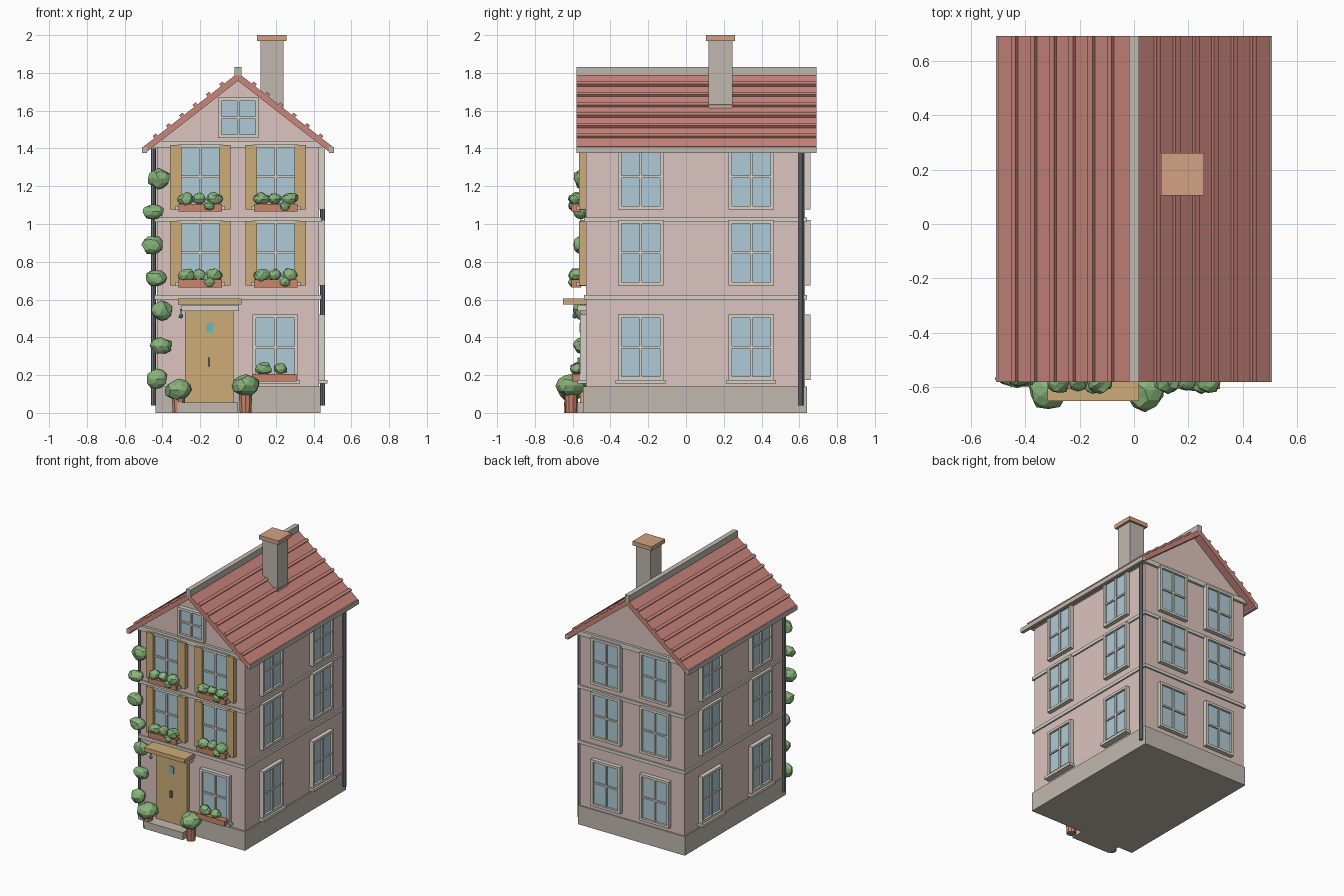
import bpy, bmesh, math, random
from mathutils import Matrix, Vector, noise

if "Cube" in bpy.data.objects:
    bpy.data.objects.remove(bpy.data.objects["Cube"])

random.seed(4)
FRONT, BACK, SIDE = -0.53, 0.63, 0.43      # wall planes
RIDGE, SLOPE = 1.80, 0.78                  # roof height and pitch


def mat(name, r, g, b):
    m = bpy.data.materials.new(name)
    m.diffuse_color = (r ** 2.2, g ** 2.2, b ** 2.2, 1)
    m.use_nodes = True
    m.node_tree.nodes["Principled BSDF"].inputs["Base Color"].default_value = m.diffuse_color
    return m


WALL = mat("pink_plaster", .86, .76, .74)
STONE = mat("stone", .75, .72, .68)
TRIM = mat("trim", .84, .82, .78)
ROOF = mat("roof_tile", .78, .52, .48)
WOOD = mat("wood", .80, .67, .47)
GLASS = mat("glass", .68, .79, .84)
CLAY = mat("clay", .78, .52, .42)
CAP = mat("cap_clay", .82, .63, .51)
LEAF = mat("leaf", .53, .70, .48)
TEAL = mat("teal", .40, .72, .74)
METAL = mat("metal", .45, .47, .50)


def finish(name, bm, material):
    bmesh.ops.recalc_face_normals(bm, faces=bm.faces)
    me = bpy.data.meshes.new(name)
    bm.to_mesh(me)
    bm.free()
    ob = bpy.data.objects.new(name, me)
    me.materials.append(material)
    bpy.context.collection.objects.link(ob)
    return ob


def boxes(name, material, items, matrix=Matrix()):
    """One object from boxes given as (x0, x1, y0, y1, z0, z1)."""
    bm = bmesh.new()
    for x0, x1, y0, y1, z0, z1 in items:
        m = Matrix.Translation(((x0 + x1) / 2, (y0 + y1) / 2, (z0 + z1) / 2))
        m = matrix @ m @ Matrix.Diagonal((x1 - x0, y1 - y0, z1 - z0, 1))
        bmesh.ops.create_cube(bm, size=1, matrix=m)
    return finish(name, bm, material)


def prism(name, material, profile, y0, y1):
    """Extrude an xz profile along y."""
    bm = bmesh.new()
    f = bm.faces.new([bm.verts.new((x, y0, z)) for x, z in profile])
    g = bmesh.ops.extrude_face_region(bm, geom=[f])["geom"]
    bmesh.ops.translate(bm, vec=(0, y1 - y0, 0),
                        verts=[v for v in g if isinstance(v, bmesh.types.BMVert)])
    return finish(name, bm, material)


def cone(name, material, loc, r1, r2, h, n):
    bm = bmesh.new()
    bmesh.ops.create_cone(bm, cap_ends=True, segments=n, radius1=r1, radius2=r2, depth=h,
                          matrix=Matrix.Translation((loc[0], loc[1], loc[2] + h / 2)))
    return finish(name, bm, material)


def bushes(name, items):
    """Lumpy faceted clumps given as (x, y, z, rx, ry, rz)."""
    bm = bmesh.new()
    for x, y, z, rx, ry, rz in items:
        vs = bmesh.ops.create_icosphere(bm, subdivisions=2, radius=1)["verts"]
        seed = Vector((x, y, z)) * 9
        for v in vs:
            v.co *= 1 + 0.22 * noise.noise(v.co * 1.3 + seed) + random.uniform(-.07, .07)
            v.co = (x + v.co.x * rx, y + v.co.y * ry, z + v.co.z * rz)
    return finish(name, bm, LEAF)


def window(name, origin, angle, z, w=.24, h=.345, sill=False):
    """Framed, cross-barred window; local -y points out of the wall."""
    m = Matrix.Translation((*origin, z)) @ Matrix.Rotation(math.radians(angle), 4, 'Z')
    a, t, b = w / 2, .018, .006
    boxes(name + "_glass", GLASS, [(-a + t, a - t, -.014, .01, t, h - t)], m)
    bars = [(-a, -a + t, -.03, .01, 0, h), (a - t, a, -.03, .01, 0, h),
            (-a + t, a - t, -.03, .01, 0, t), (-a + t, a - t, -.03, .01, h - t, h),
            (-b, b, -.024, -.01, t, h - t),
            (-a + t, a - t, -.024, -.01, h / 2 - b, h / 2 + b)]
    if sill:
        bars.append((-a - .012, a + .012, -.045, .01, -.02, 0))
    boxes(name + "_frame", TRIM, bars, m)


# House body: plinth, gabled walls, floor bands and cornice
boxes("plinth", STONE, [(-.438, .438, -.545, .64, 0, .14)])
peak = RIDGE - .04
prism("walls", WALL, [(-SIDE, .13), (SIDE, .13), (SIDE, peak - SLOPE * SIDE), (0, peak),
                      (-SIDE, peak - SLOPE * SIDE)], FRONT, BACK)
boxes("floor_bands", TRIM, [(-.441, .441, FRONT - .011, BACK + .011, z, z + .024) for z in (.6, 1.01)])
boxes("cornice", TRIM, [(-.448, .448, FRONT - .018, BACK + .018, 1.405, 1.44)])

# Roof slabs, battens, ridge cap and gutters
edge, drop = .5, .042
ez = RIDGE - SLOPE * edge
prism("roof", ROOF, [(0, RIDGE), (edge, ez), (edge - .02, ez - drop + .016), (0, RIDGE - drop),
                     (-edge + .02, ez - drop + .016), (-edge, ez)], -.58, .69)
for s in (-1, 1):
    tag = "right" if s > 0 else "left"
    rot = Matrix.Rotation(s * math.atan(SLOPE), 4, 'Y')
    for i in range(6):
        x = .085 + .0705 * i
        m = Matrix.Translation((s * x, 0, RIDGE - SLOPE * x + .006)) @ rot
        boxes(f"roof_batten_{tag}_{i}", ROOF, [(-.011, .011, -.58, .69, -.012, .01)], m)
    x0, x1 = sorted((s * .483, s * .507))
    boxes("gutter_" + tag, STONE, [(x0, x1, -.581, .691, 1.375, 1.407)])
    cone("downpipe_" + tag, METAL, (s * .448, .608 if s > 0 else -.51, .04), .013, .013, 1.36, 8)
boxes("ridge_cap", STONE, [(-.018, .018, -.581, .691, 1.785, 1.832)])

# Chimney
boxes("chimney", STONE, [(.12, .24, .118, .245, 1.58, 1.97)])
boxes("chimney_cap", CAP, [(.10, .257, .105, .26, 1.97, 2.0)])

# Windows on all four walls
FLOORS = (.175, .675, 1.077)
for i, z in enumerate(FLOORS):
    for j, y in enumerate((-.24, .345)):
        window(f"right_window_{i}{j}", (SIDE, y), 90, z, sill=i == 0)
        window(f"left_window_{i}{j}", (-SIDE, y), -90, z, sill=i == 0)
    for j, x in enumerate((-.2, .2)):
        window(f"back_window_{i}{j}", (x, BACK), 180, z)
        if i:
            window(f"front_window_{i}{j}", (x, FRONT), 0, z)
            boxes(f"shutters_{i}{j}", WOOD, [(x + a, x + a + .06, FRONT - .036, FRONT, z, z + .34)
                                             for a in (-.16, .1)])
            # Flower box with plants
            boxes(f"flower_box_{i}{j}", CLAY, [(x - .115, x + .115, -.605, -.555, z - .01, z + .03)])
            boxes(f"box_ledge_{i}{j}", TRIM, [(x - .132, x + .132, -.58, FRONT, z - .003, z + .017)])
            bushes(f"flowers_{i}{j}", [(x + dx, dy, z + dz, r, r * .9, r * .85) for dx, dy, dz, r in (
                (-.075, -.583, .053, .042), (-.005, -.578, .055, .036),
                (.075, -.582, .055, .042), (.048, -.595, .017, .03))])
window("front_window_ground", (.197, FRONT), 0, FLOORS[0], sill=True)
boxes("ground_flower_box", CLAY, [(.075, .31, -.60, -.555, .165, .205)])
bushes("ground_flowers", [(.135, -.578, .233, .044, .036, .034), (.225, -.58, .232, .036, .034, .03)])
window("attic_window", (0.002, FRONT), 0, 1.455, .215, .215)

# Entrance: step, door, frame, canopy and lamp
boxes("door_step", STONE, [(-.32, 0, -.645, FRONT, 0, .055)])
boxes("door", WOOD, [(-.28, -.025, -.56, FRONT, .055, .54)])
boxes("door_lintel", TRIM, [(-.30, .005, -.575, FRONT, .54, .57)])
boxes("door_canopy", WOOD, [(-.317, .018, -.65, FRONT, .575, .605)])
boxes("door_pane", TEAL, [(-.168, -.132, -.565, -.55, .425, .475)])
boxes("door_handle", METAL, [(-.158, -.147, -.575, -.55, .245, .293)])
boxes("lamp_bracket", METAL, [(-.308, -.296, -.595, FRONT, .54, .55),
                              (-.305, -.299, -.592, -.586, .52, .55)])
bm = bmesh.new()
bmesh.ops.create_icosphere(bm, subdivisions=1, radius=.014,
                           matrix=Matrix.Translation((-.302, -.589, .513)))
finish("lamp", bm, TEAL)

# Potted shrubs beside the door
for tag, x, z in (("left", -.315, .12), ("right", .04, .145)):
    cone("pot_" + tag, CLAY, (x, -.608, 0), .032, .038, z - .02, 10)
    bushes("shrub_" + tag, [(x, -.608, z, .07, .075, .058)])

# Climbing plant on the front left corner
bushes("climbing_plant", [(x, -.555, z, .057, .042, rz) for x, z, rz in (
    (-.42, 1.24, .053), (-.45, 1.065, .037), (-.45, .89, .05), (-.435, .715, .045),
    (-.405, .54, .05), (-.408, .355, .045), (-.43, .18, .052))])
